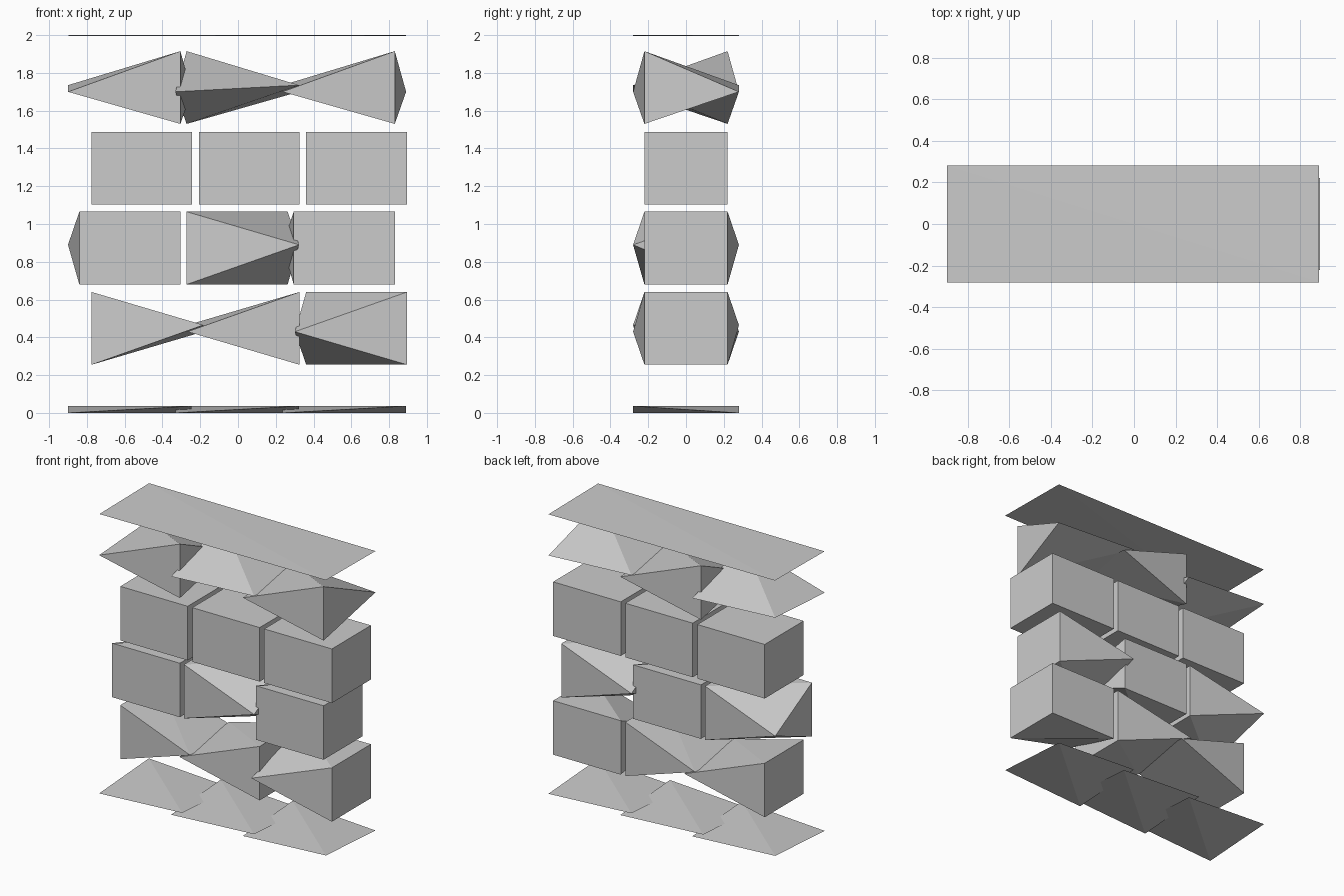
import bpy, bmesh

if "Cube" in bpy.data.objects:
    bpy.data.objects.remove(bpy.data.objects["Cube"])

HALF_Y = 0.22    # block half depth
OUT = 0.06       # how far a pinched corner sticks out


def hull(name, points):
    """Flat-faced convex solid around the points."""
    bm = bmesh.new()
    for p in points:
        bm.verts.new(p)
    res = bmesh.ops.convex_hull(bm, input=bm.verts[:])
    junk = [v for v in res["geom_interior"] + res["geom_unused"]
            if isinstance(v, bmesh.types.BMVert)]
    if junk:
        bmesh.ops.delete(bm, geom=list(set(junk)), context='VERTS')
    bmesh.ops.dissolve_limit(bm, angle_limit=0.005, verts=bm.verts[:], edges=bm.edges[:])
    bmesh.ops.recalc_face_normals(bm, faces=bm.faces[:])
    me = bpy.data.meshes.new(name)
    bm.to_mesh(me)
    bm.free()
    ob = bpy.data.objects.new(name, me)
    bpy.context.collection.objects.link(ob)


def block(name, x0, x1, z0, z1, pinched, low, high):
    """Box whose pinched vertical edges (FL, FR, BL, BR) collapse to one outer point."""
    pts = []
    for fb, sy in (("F", -1), ("B", 1)):
        for lr, x, sx in (("L", x0, -1), ("R", x1, 1)):
            if fb + lr in pinched:
                z = low if fb + lr in ("FL", "BR") else high
                pts.append((x + sx * OUT, sy * (HALF_Y + OUT), z))
            else:
                pts += [(x, sy * HALF_Y, z0), (x, sy * HALF_Y, z1)]
    hull(name, pts)


LEFT = [(-0.84, -0.305), (-0.272, 0.263), (0.295, 0.83)]
RIGHT = [(-0.775, -0.243), (-0.207, 0.325), (0.361, 0.895)]
ALL = "FL FR BL BR"

# courses of blocks: columns, bottom, top, pinch heights, pinched corners per block
courses = [
    ("base_slab", LEFT, 0, 0.036, 0.0, 0.036, (ALL, ALL, ALL)),
    ("lower_block", RIGHT, 0.255, 0.64, 0.43, 0.465, ("FR BR", "FL BL", "FL")),
    ("middle_block", LEFT, 0.68, 1.065, 0.87, 0.89, ("BL", "FR", "BL")),
    ("upper_block", RIGHT, 1.102, 1.488, 1.28, 1.31, ("", "", "")),
    ("crown_block", LEFT, 1.53, 1.915, 1.70, 1.735,
     ("FL BL BR", "FL FR BR", "FL BL BR")),
]
for name, cols, z0, z1, low, high, pinches in courses:
    for i, ((x0, x1), pinch) in enumerate(zip(cols, pinches)):
        block(f"{name}_{i + 1}", x0, x1, z0, z1, pinch.split(), low, high)

# thin top sheet
block("top_sheet", -0.838, 0.83, 1.99, 2.0, ALL.split(), 1.994, 2.0)
